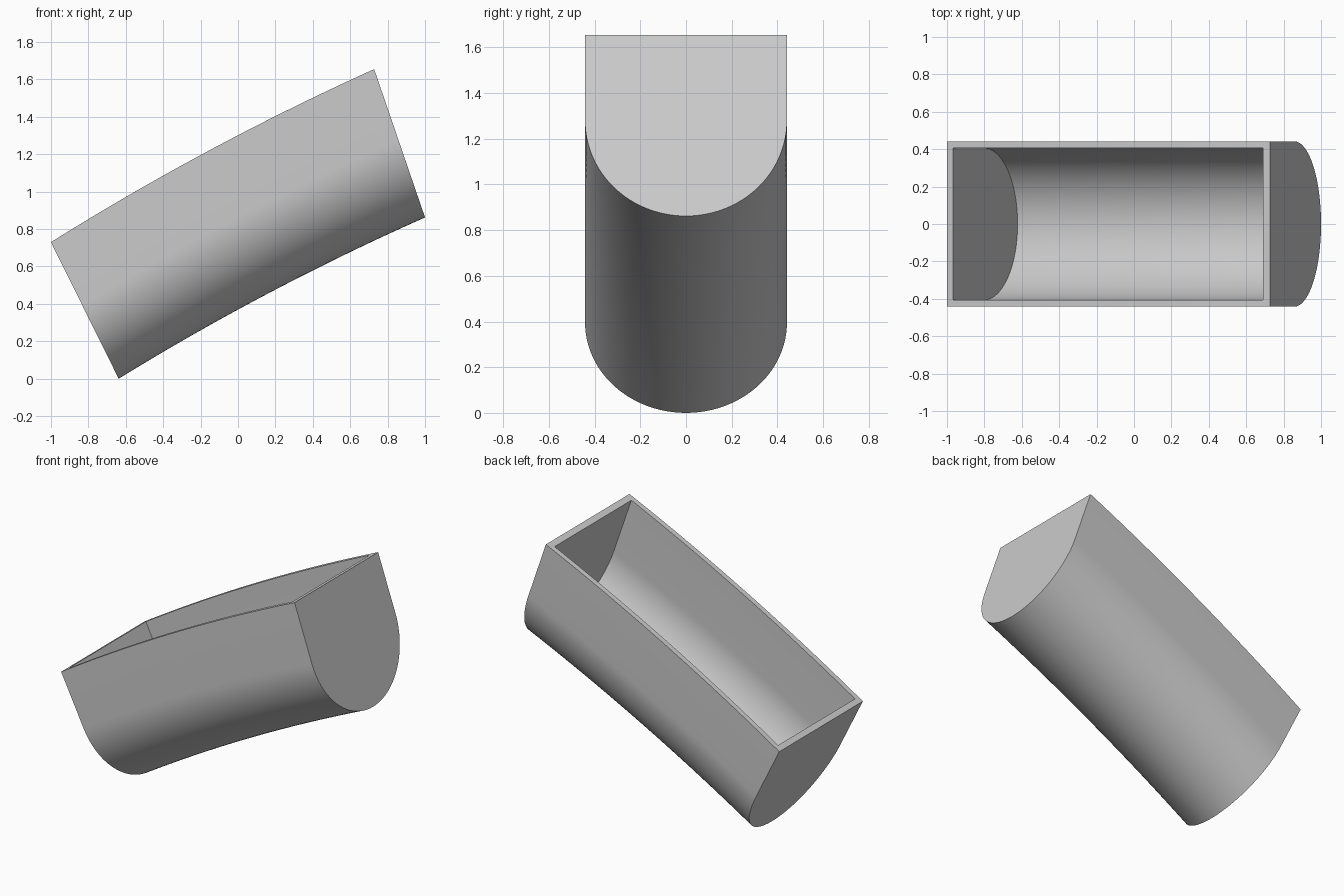
import bpy, bmesh, math
from mathutils import Vector

if "Cube" in bpy.data.objects:
    bpy.data.objects.remove(bpy.data.objects["Cube"])

# Guide arcs in the XZ plane: rim line and keel line of the curved trough
RIM = (Vector((-1.0, 0, 0.73)), Vector((0.728, 0, 1.655)))
KEEL = (Vector((-0.638, 0, 0.0)), Vector((1.0, 0, 0.862)))
HALF_WIDTH, WALL = 0.442, 0.036
STEPS, ARC = 32, 48


def along(line, t, bulge):
    """Point on a shallow arc between the two ends of a guide."""
    p = line[0].lerp(line[1], t)
    d = (line[1] - line[0]).normalized()
    return p + Vector((-d.z, 0, d.x)) * bulge * 4 * t * (1 - t)


def section(bm, t, inset):
    """U-shaped cross-section: straight sides with a half-round bottom."""
    top, bottom = along(RIM, t, 0.033), along(KEEL, t, 0.031)
    depth = (bottom - top).length
    down = (bottom - top) / depth
    r = HALF_WIDTH - inset
    pts = [(-r, 0)]
    for i in range(ARC + 1):
        a = math.pi * i / ARC
        pts.append((-r * math.cos(a), depth - HALF_WIDTH + r * math.sin(a)))
    pts.append((r, 0))
    return [bm.verts.new(top + down * d + Vector((0, y, 0))) for y, d in pts]


def shell(bm, t0, t1, inset):
    """Swept U surface with flat ends, open at the top."""
    rings = [section(bm, t0 + (t1 - t0) * i / STEPS, inset) for i in range(STEPS + 1)]
    for a, b in zip(rings, rings[1:]):
        for j in range(len(a) - 1):
            bm.faces.new((a[j], a[j + 1], b[j + 1], b[j]))
    bm.faces.new(rings[0])
    bm.faces.new(rings[-1])
    return rings


bm = bmesh.new()
outer = shell(bm, 0.0, 1.0, 0.0)
inner = shell(bm, 0.02, 0.978, WALL)

# Rim joining the outside to the hollow
for k in (0, -1):
    for i in range(STEPS):
        bm.faces.new((outer[i][k], outer[i + 1][k], inner[i + 1][k], inner[i][k]))
    bm.faces.new((outer[k][0], outer[k][-1], inner[k][-1], inner[k][0]))
bmesh.ops.recalc_face_normals(bm, faces=bm.faces)

mesh = bpy.data.meshes.new("trough")
bm.to_mesh(mesh)
bm.free()
trough = bpy.data.objects.new("trough", mesh)
bpy.context.collection.objects.link(trough)

grey = bpy.data.materials.new("light grey")
grey.diffuse_color = (0.6, 0.6, 0.6, 1)
grey.use_nodes = True
grey.node_tree.nodes["Principled BSDF"].inputs["Base Color"].default_value = grey.diffuse_color
mesh.materials.append(grey)

# Smooth curve, crisp ends and rim
bpy.context.view_layer.objects.active = trough
trough.select_set(True)
bpy.ops.object.shade_smooth_by_angle(angle=math.radians(30))
